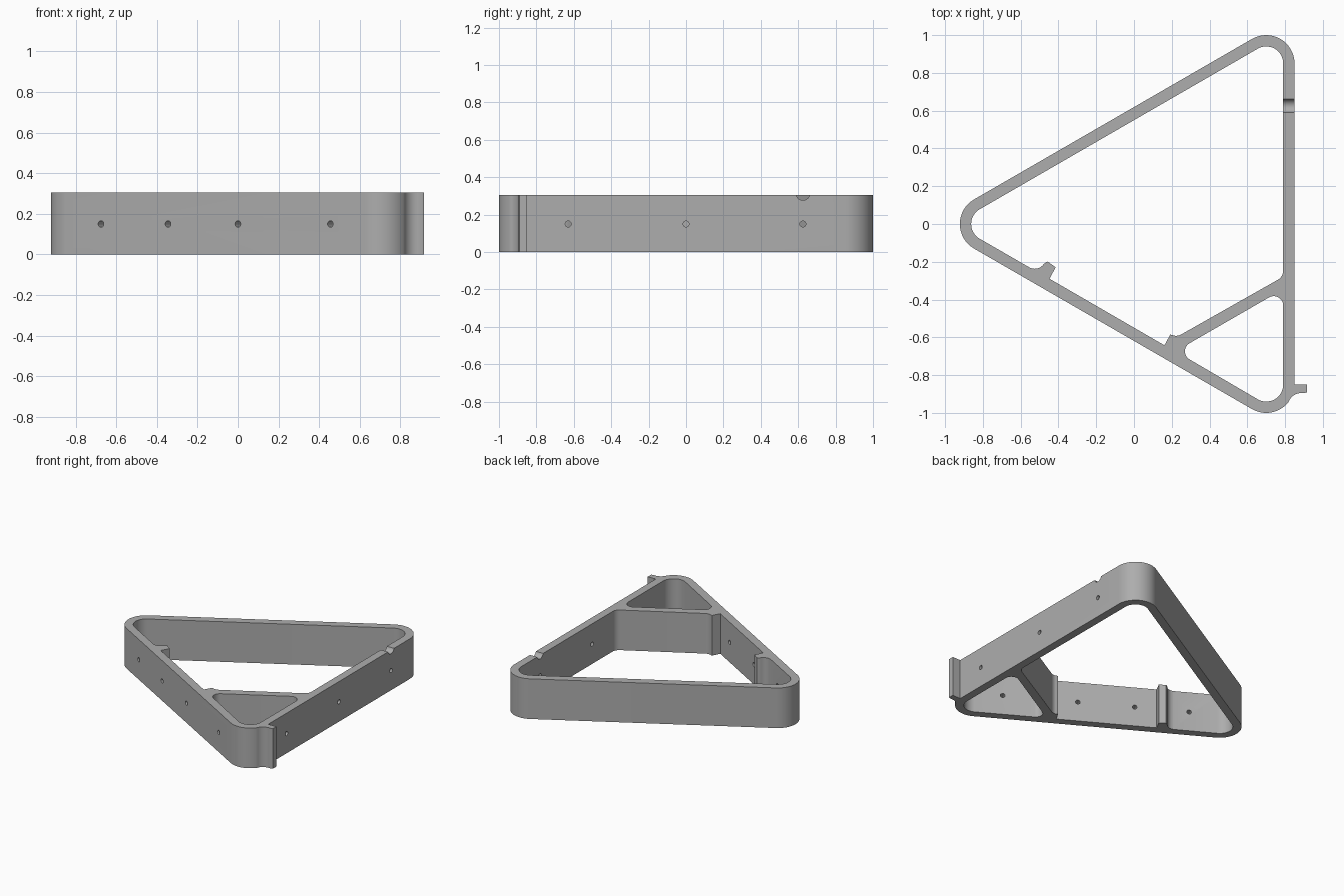
import bpy, bmesh, math
from mathutils import Vector, Matrix

cube = bpy.data.objects.get("Cube")
if cube:
    bpy.data.objects.remove(cube, do_unlink=True)

H = 0.305                       # frame height
LEFT, FRONT, BACK = (-0.772, 0), (0.70, -0.85), (0.70, 0.85)   # corner centres

grey = bpy.data.materials.new("grey plastic")
grey.use_nodes = True
grey.diffuse_color = (0.42, 0.42, 0.42, 1)
grey.node_tree.nodes["Principled BSDF"].inputs["Base Color"].default_value = grey.diffuse_color


def arc(centre, r, a0, a1, steps=16):
    """Points along an arc, angles in degrees."""
    angles = [math.radians(a0 + (a1 - a0) * i / steps) for i in range(steps + 1)]
    return [(centre[0] + r * math.cos(a), centre[1] + r * math.sin(a)) for a in angles]


def add_object(name, bm):
    bmesh.ops.recalc_face_normals(bm, faces=bm.faces)
    mesh = bpy.data.meshes.new(name)
    bm.to_mesh(mesh)
    bm.free()
    mesh.materials.append(grey)
    obj = bpy.data.objects.new(name, mesh)
    bpy.context.collection.objects.link(obj)
    return obj


def prism(name, outline, z0, z1):
    bm = bmesh.new()
    face = bm.faces.new([bm.verts.new((x, y, z0)) for x, y in outline])
    ext = bmesh.ops.extrude_face_region(bm, geom=[face])
    verts = [v for v in ext["geom"] if isinstance(v, bmesh.types.BMVert)]
    bmesh.ops.translate(bm, verts=verts, vec=(0, 0, z1 - z0))
    return add_object(name, bm)


def drill(name, centre, direction, r, length=0.16):
    bm = bmesh.new()
    turn = Vector(direction).to_track_quat('Z', 'Y').to_matrix().to_4x4()
    bmesh.ops.create_cone(bm, cap_ends=True, segments=24, radius1=r, radius2=r,
                          depth=length, matrix=Matrix.Translation(centre) @ turn)
    return add_object(name, bm)


# Outer wall with the hook at the front right-hand corner
outer = (arc(LEFT, 0.15, 120, 240) + arc(FRONT, 0.15, 240, 320)
         + arc((0.885, -0.965), 0.07, 160, 90, 8)
         + [(0.905, -0.895), (0.917, -0.89), (0.917, -0.85), (0.85, -0.85)]
         + arc(BACK, 0.15, 0, 120))
frame = prism("triangular_frame", outer, 0, H)

# Large opening, leaving the inner hook and the brace standing
opening = (arc(LEFT, 0.09, 120, 240)
           + [(-0.55, -0.232)] + arc((-0.525, -0.18), 0.057, 250, 325, 8)
           + [(-0.466, -0.203), (-0.457, -0.199), (-0.415, -0.229), (-0.447, -0.29)]
           + [(0.161, -0.642), (0.192, -0.586), (0.202, -0.587)]
           + arc((0.222, -0.535), 0.057, 260, 300, 6)
           + arc((0.735, -0.247), 0.055, 300, 360, 8)
           + arc(BACK, 0.09, 0, 120))

# Small opening between the brace and the front corner
pocket = (arc((0.32, -0.674), 0.05, 120, 240) + arc(FRONT, 0.09, 240, 360)
          + arc((0.74, -0.432), 0.05, 0, 120))

cutters = [prism("opening_cutter", opening, -0.1, H + 0.1),
           prism("pocket_cutter", pocket, -0.1, H + 0.1)]

# Screw holes through the front wall and the right-hand wall
normal = Vector((-0.5, -math.sqrt(3) / 2, 0))
for x in (-0.675, -0.345, 0, 0.455):
    y = -(x + 1.072) * math.tan(math.radians(30))
    cutters.append(drill("front_hole_cutter", Vector((x, y, 0.15)) - normal * 0.03, normal, 0.016))
for y in (-0.63, 0, 0.625):
    cutters.append(drill("side_hole_cutter", (0.82, y, 0.15), (1, 0, 0), 0.016))

# Rounded notch in the top of the right-hand wall
cutters.append(drill("notch_cutter", (0.82, 0.625, 0.314), (1, 0, 0), 0.037))

for cutter in cutters:
    mod = frame.modifiers.new(cutter.name, 'BOOLEAN')
    mod.operation, mod.solver, mod.object = 'DIFFERENCE', 'EXACT', cutter

# Bake the cuts and remove the cutters
bpy.context.view_layer.update()
graph = bpy.context.evaluated_depsgraph_get()
result = bpy.data.meshes.new_from_object(frame.evaluated_get(graph))
frame.modifiers.clear()
frame.data = result
for cutter in cutters:
    bpy.data.objects.remove(cutter, do_unlink=True)

bpy.ops.object.select_all(action='DESELECT')
frame.select_set(True)
bpy.context.view_layer.objects.active = frame
bpy.ops.object.shade_smooth_by_angle(angle=math.radians(30))
